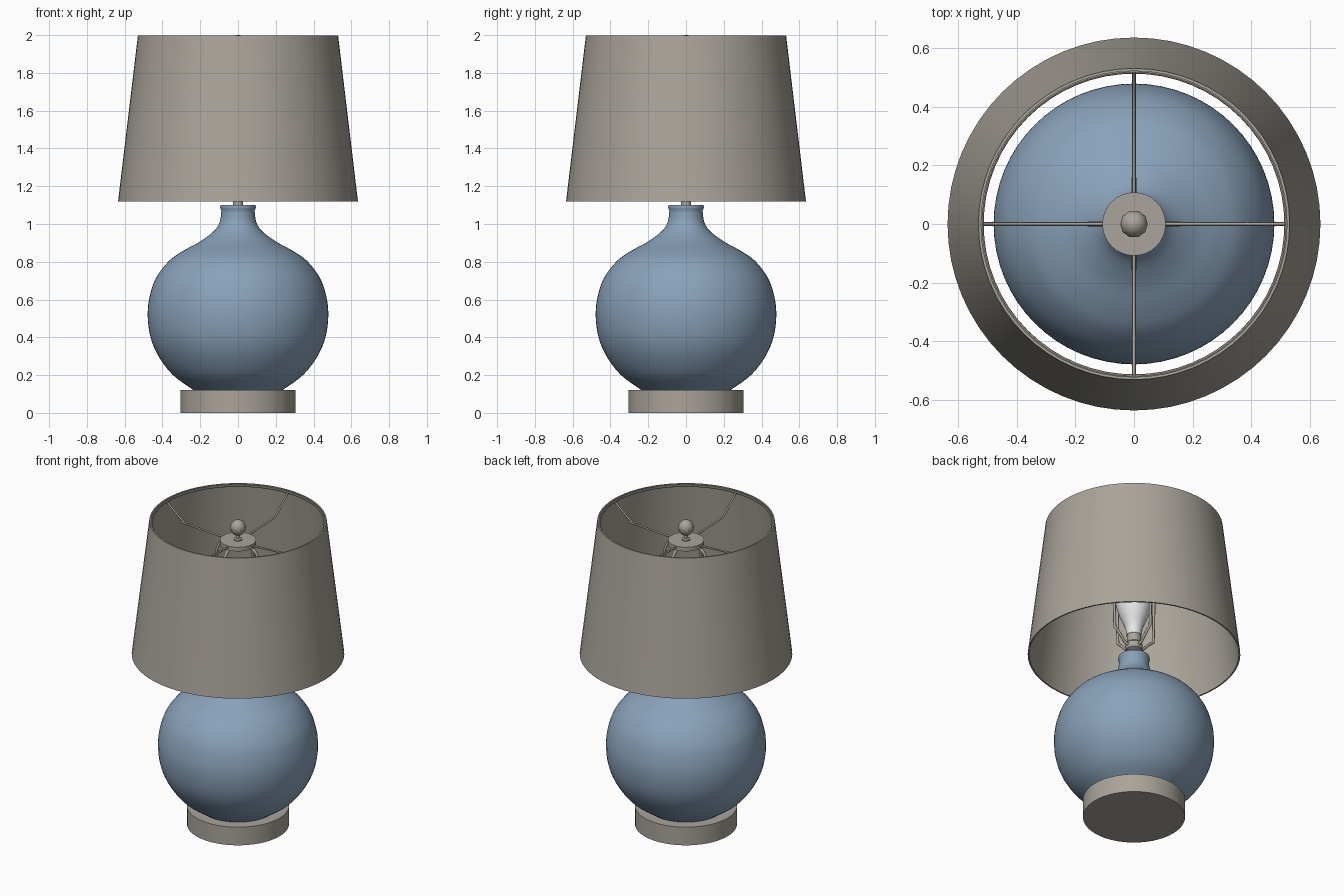
import bpy, bmesh, math
from mathutils import Vector

if "Cube" in bpy.data.objects:
    bpy.data.objects.remove(bpy.data.objects["Cube"])


def material(name, rgb):
    m = bpy.data.materials.new(name)
    m.diffuse_color = (*rgb, 1)
    m.use_nodes = True
    m.node_tree.nodes["Principled BSDF"].inputs["Base Color"].default_value = m.diffuse_color
    return m


TAUPE = material("warm_taupe", (0.40, 0.37, 0.325))
BLUE = material("dusty_blue", (0.25, 0.36, 0.49))
WHITE = material("bulb_white", (0.85, 0.85, 0.85))


def finish(name, bm, mat, angle=35):
    bmesh.ops.remove_doubles(bm, verts=bm.verts, dist=1e-5)
    bmesh.ops.recalc_face_normals(bm, faces=bm.faces)
    me = bpy.data.meshes.new(name)
    bm.to_mesh(me)
    bm.free()
    me.materials.append(mat)
    ob = bpy.data.objects.new(name, me)
    bpy.context.collection.objects.link(ob)
    bpy.ops.object.select_all(action='DESELECT')
    ob.select_set(True)
    bpy.context.view_layer.objects.active = ob
    bpy.ops.object.shade_smooth_by_angle(angle=math.radians(angle))
    return ob


def lathe(name, profile, mat, sides=64, closed=False):
    """Revolve (radius, height) points about z."""
    bm = bmesh.new()
    vs = [bm.verts.new((r, 0, z)) for r, z in profile]
    edges = [bm.edges.new(p) for p in zip(vs, vs[1:])]
    if closed:
        edges.append(bm.edges.new((vs[-1], vs[0])))
    bmesh.ops.spin(bm, geom=vs + edges, axis=(0, 0, 1), cent=(0, 0, 0),
                   angle=math.tau, steps=sides, use_merge=True)
    return finish(name, bm, mat)


def smooth(points, steps=5):
    """Catmull-Rom curve through the profile points."""
    p = [Vector(q) for q in points]
    p = [2 * p[0] - p[1]] + p + [2 * p[-1] - p[-2]]
    out = []
    for a, b, c, d in zip(p, p[1:], p[2:], p[3:]):
        for i in range(steps):
            t = i / steps
            out.append(0.5 * (2 * b + (c - a) * t + (2 * a - 5 * b + 4 * c - d) * t * t
                              + (3 * b - a - 3 * c + d) * t ** 3))
    return [tuple(v) for v in out] + [tuple(p[-2])]


def rods(name, path, radius, mat):
    """Bent wire in the xz plane, repeated at four quarter turns."""
    cu = bpy.data.curves.new(name, 'CURVE')
    cu.dimensions = '3D'
    cu.bevel_depth = radius
    cu.bevel_resolution = 2
    cu.use_fill_caps = True
    for k in range(4):
        a = k * math.pi / 2
        sp = cu.splines.new('POLY')
        sp.points.add(len(path) - 1)
        for pt, (r, z) in zip(sp.points, path):
            pt.co = (r * math.cos(a), r * math.sin(a), z, 1)
    cu.materials.append(mat)
    ob = bpy.data.objects.new(name, cu)
    bpy.context.collection.objects.link(ob)
    return ob


# Round foot
lathe("base", [(0, 0), (0.305, 0), (0.305, 0.12), (0, 0.12)], TAUPE)

# Rounded body with neck and lip
body = smooth([(0.235, 0.12), (0.344, 0.2), (0.421, 0.3), (0.463, 0.4), (0.478, 0.51),
               (0.469, 0.61), (0.436, 0.71), (0.37, 0.8), (0.295, 0.855), (0.205, 0.905),
               (0.13, 0.96), (0.097, 1.01), (0.088, 1.07)])
lip = [(0.093, 1.08), (0.095, 1.09), (0.092, 1.1), (0, 1.1)]
lathe("body", [(0, 0.12)] + body + lip, BLUE)

# Stem and bulb socket
lathe("socket", [(0, 1.1), (0.027, 1.1), (0.027, 1.14), (0.05, 1.15), (0.05, 1.19),
                 (0.042, 1.2), (0.042, 1.27), (0, 1.27)], TAUPE, 32)

# Light bulb
dome = [(0.108 * math.sin(a), 1.47 - 0.108 * math.cos(a))
        for a in (math.pi * i / 12 for i in range(5, 13))]
lathe("bulb", [(0, 1.25), (0.045, 1.25)] +
      smooth([(0.045, 1.26), (0.055, 1.31), (0.085, 1.38)])[:-1] + [(0.085, 1.38)] + dome,
      WHITE, 32)

# Harp arms around the bulb
rods("harp", [(0.03, 1.17), (0.07, 1.18), (0.11, 1.225), (0.15, 1.26), (0.155, 1.5),
              (0.155, 1.77), (0.13, 1.82), (0.09, 1.85), (0, 1.855)], 0.009, TAUPE)

# Centre disc
lathe("disc", [(0, 1.845), (0.108, 1.845), (0.108, 1.872), (0, 1.872)], TAUPE, 32)

# Finial
lathe("finial_stem", [(0, 1.87), (0.025, 1.87), (0.025, 1.88), (0.013, 1.885),
                      (0.013, 1.92), (0, 1.92)], TAUPE, 16)
lathe("finial_knob", [(0.047 * math.sin(math.pi * i / 8), 1.952 - 0.05 * math.cos(math.pi * i / 8))
                      for i in range(9)], TAUPE, 10)

# Spokes and rim wire
rods("spokes", [(0.52, 1.985), (0.39, 1.875), (0.09, 1.86)], 0.006, TAUPE)
lathe("rim_wire", [(0.518 + 0.006 * math.cos(math.tau * i / 8),
                    1.985 + 0.006 * math.sin(math.tau * i / 8)) for i in range(8)],
      TAUPE, 64, closed=True)

# Tapered hollow shade
lathe("shade", [(0.635, 1.12), (0.53, 1.998), (0.521, 1.998), (0.626, 1.12)],
      TAUPE, 64, closed=True)
